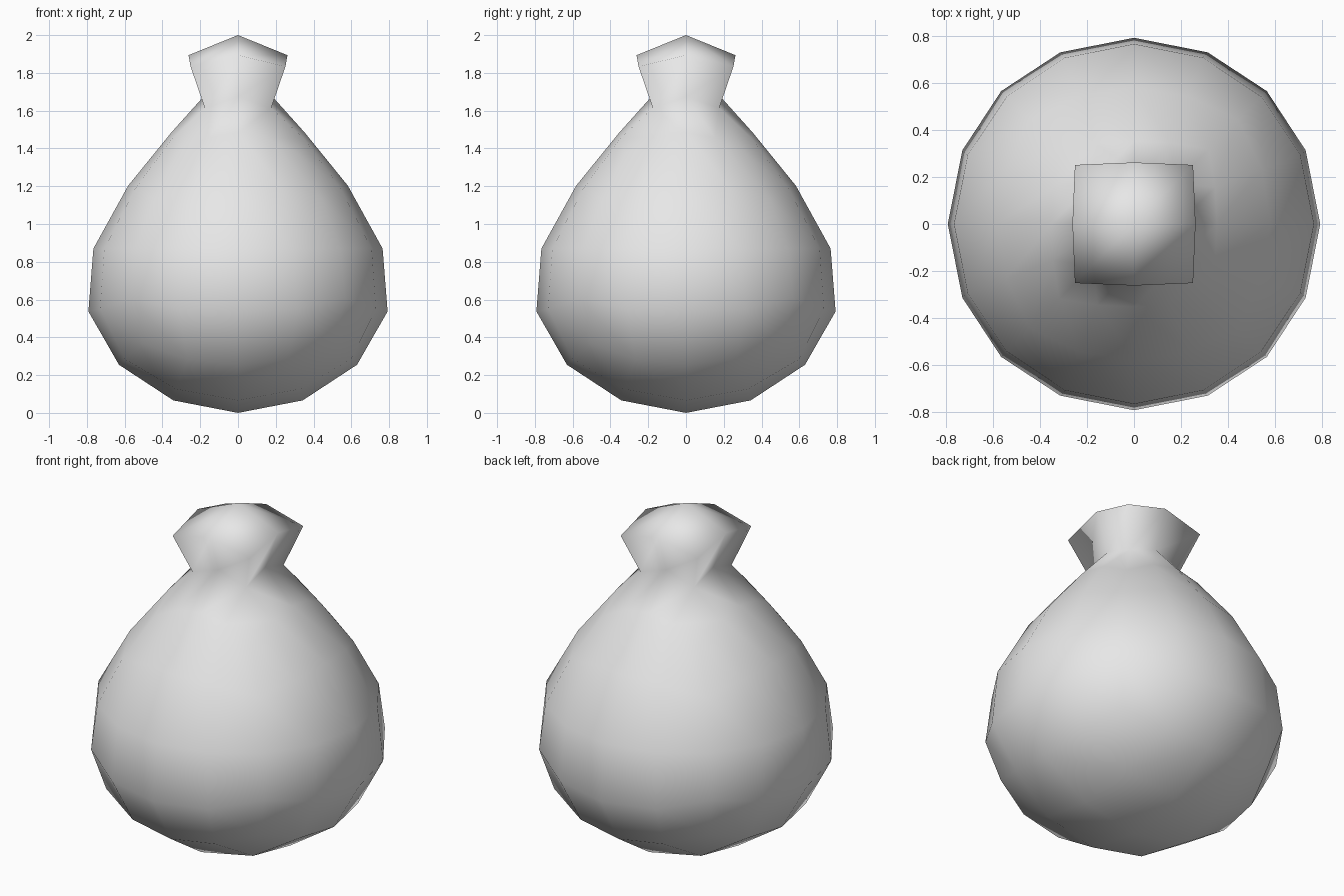
import bpy, bmesh
from mathutils import Vector

old = bpy.data.objects.get("Cube")
if old:
    bpy.data.objects.remove(old, do_unlink=True)

RADIUS = 0.87
# (height, width factor) pairs that squeeze the ball into a sack
TAPER = [(0, 1.03), (0.25, 1.025), (0.54, 0.985), (0.87, 0.88),
         (1.2, 0.725), (1.49, 0.57), (1.6, 0.55), (1.74, 0.55)]


def width_at(z):
    for (z0, w0), (z1, w1) in zip(TAPER, TAPER[1:]):
        if z <= z1:
            return w0 + (w1 - w0) * (z - z0) / (z1 - z0)
    return TAPER[-1][1]


# Ball made of quads: a cube split twice and rounded each time
bm = bmesh.new()
bmesh.ops.create_cube(bm, size=2)
for step in range(2):
    bmesh.ops.subdivide_edges(bm, edges=bm.edges[:], cuts=1, use_grid_fill=True)
    for v in bm.verts:
        v.co.normalize()

# Taper the ball towards the neck
for v in bm.verts:
    v.co = v.co * RADIUS + Vector((0, 0, RADIUS))
    w = width_at(v.co.z)
    v.co.x *= w
    v.co.y *= w

# Gathered top: extrude the four crown faces and flare them
crown = max(bm.verts, key=lambda v: v.co.z)
cap = list(crown.link_faces)
new = bmesh.ops.extrude_face_region(bm, geom=cap)["geom"]
bmesh.ops.delete(bm, geom=[f for f in cap if f.is_valid], context="FACES")
cap_verts = [g for g in new if isinstance(g, bmesh.types.BMVert)]
for v in cap_verts:
    v.co.x *= 1.43
    v.co.y *= 1.43
    v.co.z += 0.22
max(cap_verts, key=lambda v: v.co.z).co.z = 2.0

bmesh.ops.recalc_face_normals(bm, faces=bm.faces[:])
for f in bm.faces:
    f.smooth = True
mesh = bpy.data.meshes.new("sack")
bm.to_mesh(mesh)
bm.free()

# Plain cloth colour
cloth = bpy.data.materials.new("light_grey_cloth")
cloth.use_nodes = True
grey = (0.8, 0.8, 0.8, 1)
cloth.diffuse_color = grey
cloth.node_tree.nodes["Principled BSDF"].inputs["Base Color"].default_value = grey
mesh.materials.append(cloth)

sack = bpy.data.objects.new("sack", mesh)
bpy.context.collection.objects.link(sack)
